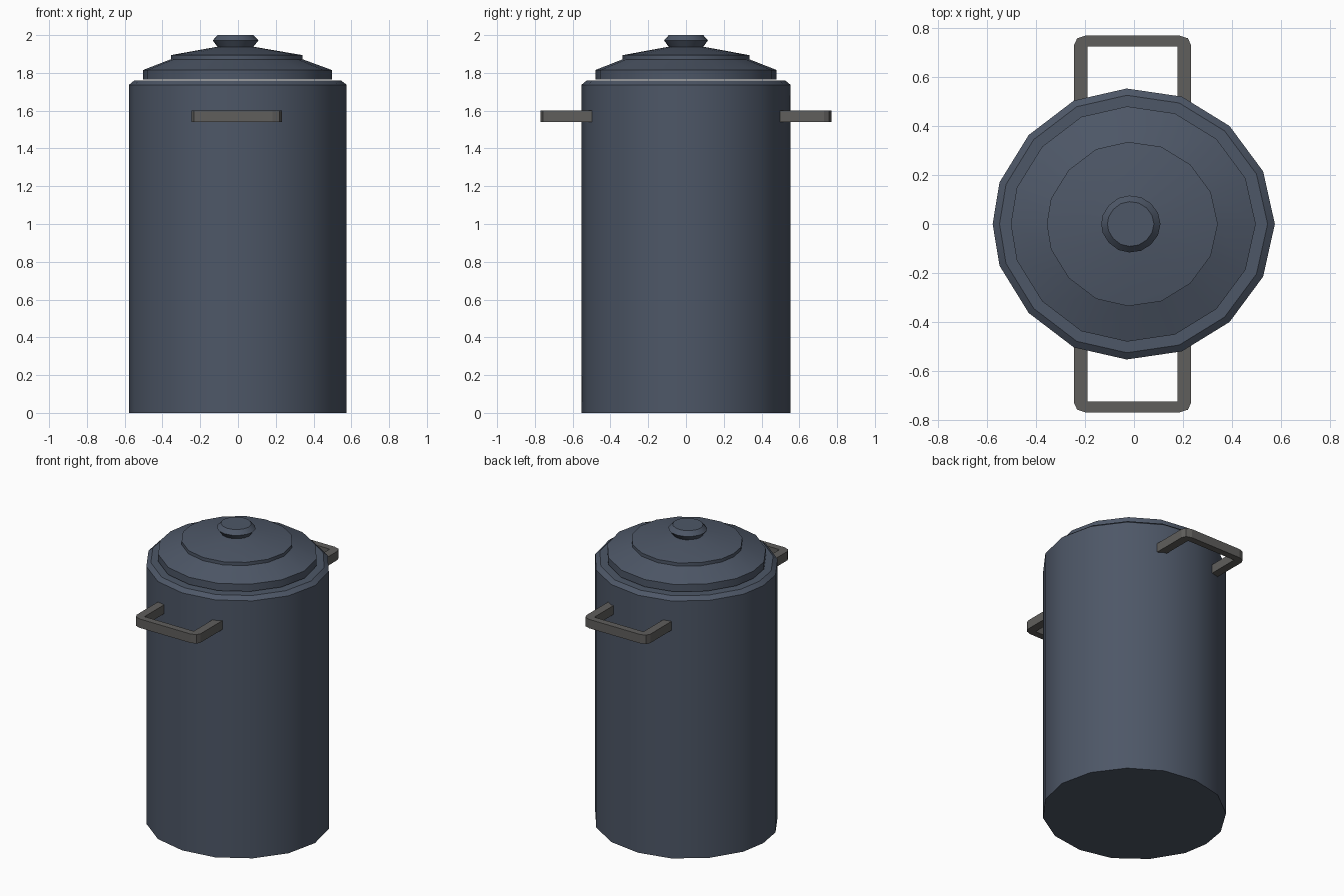
import bpy, bmesh, math

if "Cube" in bpy.data.objects:
    bpy.data.objects.remove(bpy.data.objects["Cube"])

def material(name, rgb):
    m = bpy.data.materials.new(name)
    m.diffuse_color = (*rgb, 1)
    m.use_nodes = True
    m.node_tree.nodes["Principled BSDF"].inputs["Base Color"].default_value = m.diffuse_color
    return m

steel = material("blue grey enamel", (0.075, 0.095, 0.135))
grip = material("warm dark grey", (0.115, 0.112, 0.107))

# Slightly uneven 16-sided outline of the pot: half measured, half mirrored in y
CX = -0.016
half = [(0.575, 0), (0.527, 0.215), (0.39, 0.40), (0.195, 0.52), (-0.03, 0.553),
        (-0.245, 0.504), (-0.43, 0.363), (-0.549, 0.17), (-0.577, 0)]
outline = half + [(x, -y) for x, y in half[-2:0:-1]]

def finish(bm, name, mat):
    bmesh.ops.recalc_face_normals(bm, faces=bm.faces)
    me = bpy.data.meshes.new(name)
    bm.to_mesh(me)
    bm.free()
    me.materials.append(mat)
    ob = bpy.data.objects.new(name, me)
    bpy.context.collection.objects.link(ob)
    return ob

def stacked(name, profile, mat):
    """Loft scaled copies of the outline through (scale, z) pairs, capped."""
    bm = bmesh.new()
    rings = [[bm.verts.new((CX + s * (x - CX), s * y, z)) for x, y in outline]
             for s, z in profile]
    n = len(outline)
    for a, b in zip(rings, rings[1:]):
        for i in range(n):
            j = (i + 1) % n
            bm.faces.new((a[i], a[j], b[j], b[i]))
    bm.faces.new(rings[0][::-1])
    bm.faces.new(rings[-1])
    ob = finish(bm, name, mat)
    bpy.ops.object.select_all(action='DESELECT')
    ob.select_set(True)
    bpy.context.view_layer.objects.active = ob
    bpy.ops.object.shade_smooth_by_angle(angle=math.radians(30))

# Pot body with sloped rim, lid and knob
stacked("pot_body", [(1, 0), (1, 1.737), (0.95, 1.76)], steel)
stacked("lid", [(0.868, 1.766), (0.868, 1.815), (0.606, 1.872), (0.606, 1.894),
                (0.17, 1.938)], steel)
stacked("lid_knob", [(0.165, 1.93), (0.165, 1.938), (0.21, 1.972), (0.165, 2.0)], steel)

# U-shaped handles with chamfered outer corners
outer = [(-0.245, 0.48), (-0.245, 0.73), (-0.232, 0.758), (-0.195, 0.77),
         (0.183, 0.77), (0.22, 0.758), (0.233, 0.73), (0.233, 0.48)]
inner = [(-0.19, 0.48), (-0.19, 0.725), (-0.19, 0.725), (-0.19, 0.725),
         (0.177, 0.725), (0.177, 0.725), (0.177, 0.725), (0.177, 0.48)]

def handle(name, side):
    bm = bmesh.new()
    rows = [[bm.verts.new((x, side * y, z)) for x, y in pts]
            for pts, z in ((outer, 1.54), (outer, 1.6), (inner, 1.6), (inner, 1.54))]
    for k in range(4):
        a, b = rows[k], rows[(k + 1) % 4]
        for i in range(len(outer) - 1):
            bm.faces.new((a[i], a[i + 1], b[i + 1], b[i]))
    for i in (0, -1):
        bm.faces.new([r[i] for r in rows])
    bmesh.ops.remove_doubles(bm, verts=bm.verts, dist=0.0001)
    finish(bm, name, grip)

handle("front_handle", -1)
handle("back_handle", 1)
